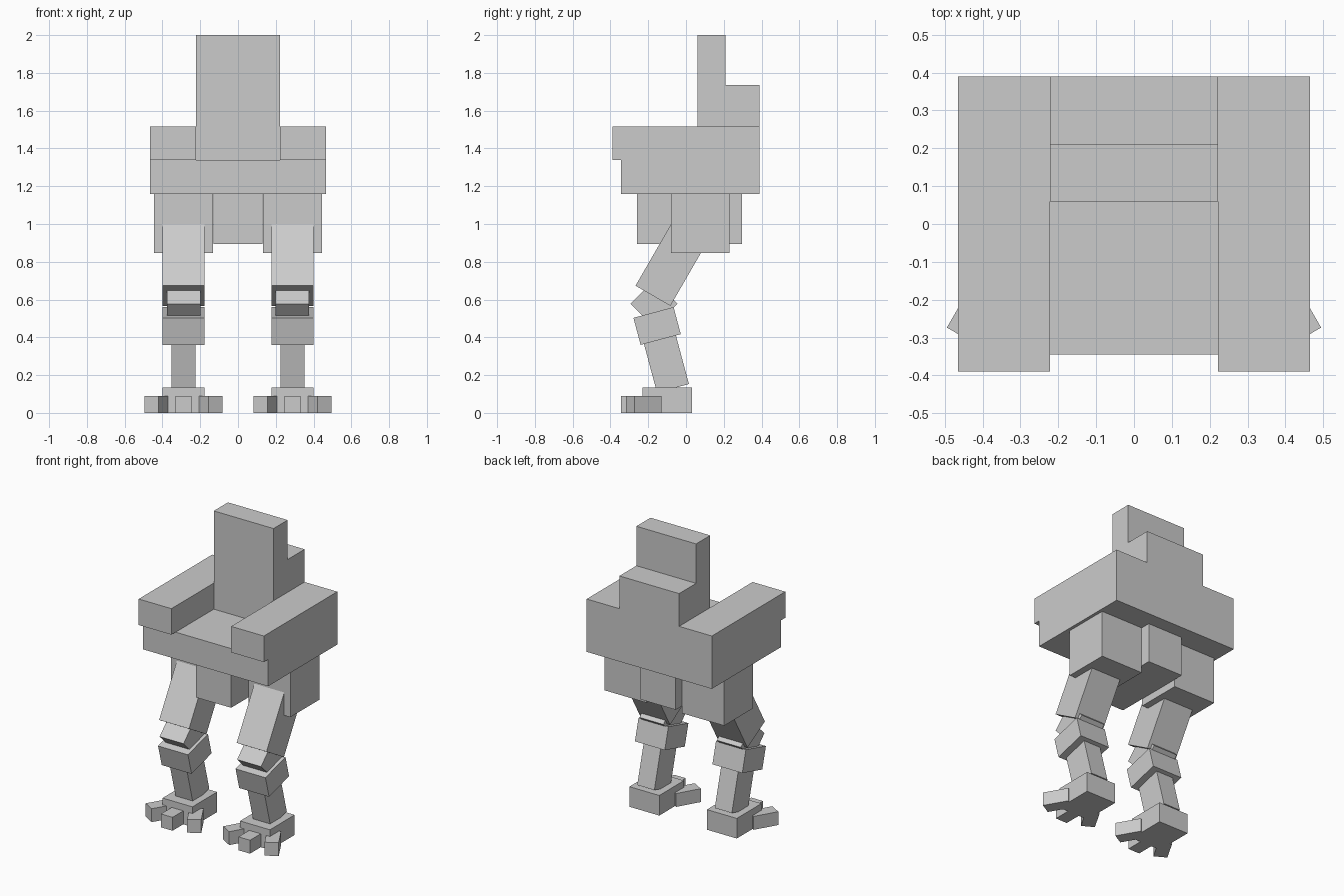
import bpy, bmesh, math
from mathutils import Matrix, Vector

cube = bpy.data.objects.get("Cube")
if cube:
    bpy.data.objects.remove(cube, do_unlink=True)

# Single flat grey
grey = bpy.data.materials.new("plain grey")
grey.use_nodes = True
GREY = (0.6, 0.6, 0.6, 1.0)
grey.diffuse_color = GREY
bsdf = next(n for n in grey.node_tree.nodes if n.type == 'BSDF_PRINCIPLED')
bsdf.inputs["Base Color"].default_value = GREY


def finish(name, bm):
    bmesh.ops.recalc_face_normals(bm, faces=bm.faces[:])
    mesh = bpy.data.meshes.new(name)
    bm.to_mesh(mesh)
    bm.free()
    mesh.materials.append(grey)
    obj = bpy.data.objects.new(name, mesh)
    bpy.context.collection.objects.link(obj)
    return obj


def box(name, center, size, angle=0, axis='X'):
    """Box of a given size, turned about one axis through its centre."""
    bm = bmesh.new()
    bmesh.ops.create_cube(bm, size=1)
    bmesh.ops.scale(bm, vec=size, verts=bm.verts)
    obj = finish(name, bm)
    obj.matrix_world = Matrix.Translation(center) @ Matrix.Rotation(math.radians(angle), 4, axis)
    return obj


def side_profile(name, points, x0, x1):
    """Extrude a (y, z) outline from x0 to x1."""
    bm = bmesh.new()
    face = bm.faces.new([bm.verts.new((x0, y, z)) for y, z in points])
    new = bmesh.ops.extrude_face_region(bm, geom=[face])["geom"]
    bmesh.ops.translate(bm, vec=(x1 - x0, 0, 0),
                        verts=[v for v in new if isinstance(v, bmesh.types.BMVert)])
    return finish(name, bm)


# Seat with stepped backrest
side_profile("seat_and_backrest",
             [(-0.345, 1.16), (0.39, 1.16), (0.39, 1.735), (0.21, 1.735),
              (0.21, 2.0), (0.06, 2.0), (0.06, 1.34), (-0.345, 1.34)], -0.222, 0.222)

# Pelvis block under the seat
box("pelvis", (0, 0.018, 1.027), (0.262, 0.556, 0.266))

# Armrests and legs, mirrored by sign
LEG_X = 0.288
for side, s in (("left", 1), ("right", -1)):
    side_profile(f"{side}_armrest",
                 [(-0.345, 1.16), (0.39, 1.16), (0.39, 1.515), (-0.39, 1.515),
                  (-0.39, 1.34), (-0.345, 1.34)], s * 0.222, s * 0.465)
    x = s * LEG_X
    box(f"{side}_hip", (x, 0.075, 1.003), (0.313, 0.308, 0.315))

    # Thigh leans back, measured upward from its lower end
    lean = math.radians(30)
    up = Vector((0, math.sin(lean), math.cos(lean)))
    box(f"{side}_thigh", Vector((x, -0.175, 0.62)) + up * 0.21, (0.222, 0.213, 0.42), -30)

    # Knee joint and block
    box(f"{side}_knee_joint", (x, -0.169, 0.577), (0.178, 0.176, 0.176), 45)
    box(f"{side}_knee_block", (x, -0.153, 0.46), (0.222, 0.22, 0.148), 15)

    # Shin leans forward
    lean = math.radians(15)
    up = Vector((0, -math.sin(lean), math.cos(lean)))
    box(f"{side}_shin", Vector((x, -0.069, 0.13)) + up * 0.17, (0.127, 0.175, 0.34), 15)

    # Foot with three spread toes
    box(f"{side}_foot", (x, -0.1, 0.0675), (0.222, 0.262, 0.135))
    box(f"{side}_middle_toe", (x, -0.265, 0.045), (0.086, 0.16, 0.09))
    for toe, t in (("outer", s), ("inner", -s)):
        a = math.radians(30)
        tip = Vector((x + t * 0.169, -0.295, 0.045))
        out = Vector((t * math.sin(a), -math.cos(a), 0))
        box(f"{side}_{toe}_toe", tip - out * 0.0825, (0.086, 0.165, 0.09), 30 * t, 'Z')
